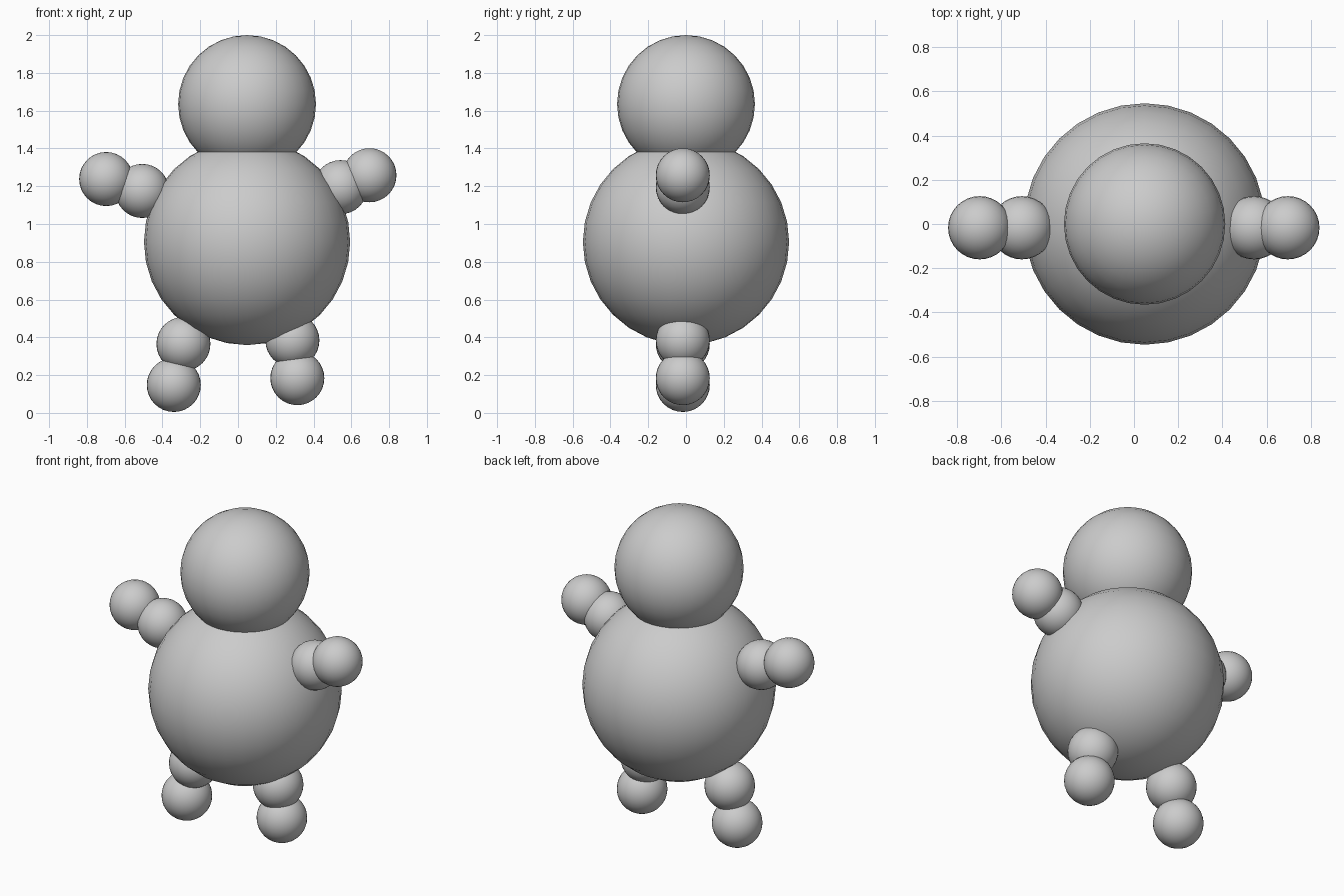
import bpy

if "Cube" in bpy.data.objects:
    bpy.data.objects.remove(bpy.data.objects["Cube"])


def ball(name, loc, r):
    bpy.ops.mesh.primitive_uv_sphere_add(segments=32, ring_count=16, radius=r, location=loc)
    ob = bpy.context.object
    ob.name = name
    bpy.ops.object.shade_smooth()
    return ob


# Body and head
ball("body", (0.048, 0, 0.905), 0.546)
ball("head", (0.048, 0, 1.635), 0.365)

# Limbs: two overlapping equal balls each, inner then outer (x, z)
LIMB_R, LIMB_Y = 0.143, -0.017
limbs = {
    "left_arm": ((-0.507, 1.175), (-0.698, 1.238)),
    "right_arm": ((0.543, 1.195), (0.696, 1.258)),
    "left_leg": ((-0.289, 0.365), (-0.34, 0.148)),
    "right_leg": ((0.288, 0.384), (0.314, 0.184)),
}
for name, (inner, outer) in limbs.items():
    tip = "hand" if "arm" in name else "foot"
    ball("upper_" + name, (inner[0], LIMB_Y, inner[1]), LIMB_R)
    ball(name.split("_")[0] + "_" + tip, (outer[0], LIMB_Y, outer[1]), LIMB_R)
